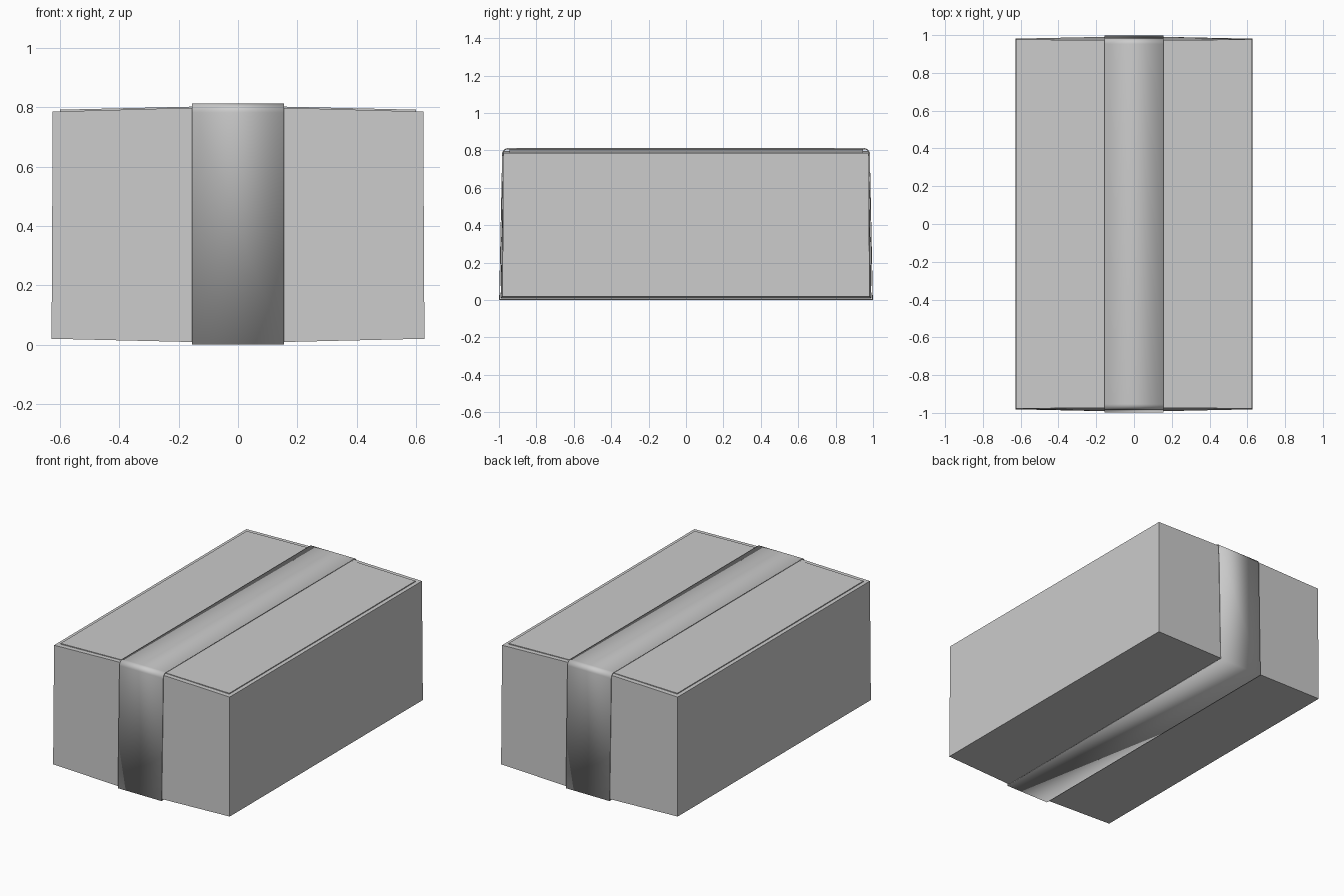
import bpy, bmesh, math

if "Cube" in bpy.data.objects:
    bpy.data.objects.remove(bpy.data.objects["Cube"])


def make_object(name, verts, faces):
    mesh = bpy.data.meshes.new(name)
    mesh.from_pydata(verts, [], faces)
    bm = bmesh.new()
    bm.from_mesh(mesh)
    bmesh.ops.recalc_face_normals(bm, faces=bm.faces)
    bm.to_mesh(mesh)
    bm.free()
    obj = bpy.data.objects.new(name, mesh)
    bpy.context.collection.objects.link(obj)
    return obj


def loft_x(name, sections, caps=True):
    """Join y-z loops placed along x: [(x_values, yz_points), ...]."""
    n = len(sections[0])
    verts = [p for s in sections for p in s]
    faces = []
    for k in range(len(sections) - 1):
        for i in range(n):
            j = (i + 1) % n
            faces.append((k * n + i, k * n + j, (k + 1) * n + j, (k + 1) * n + i))
    if caps:
        faces.append(tuple(range(n)))
        faces.append(tuple(range((len(sections) - 1) * n, len(sections) * n)))
    return make_object(name, verts, faces)


def box_section(xb, xt, yb, yt, zb, zt):
    return [(xb, -yb, zb), (xb, yb, zb), (xt, yt, zt), (xt, -yt, zt)]


# Carton body, pulled slightly outwards along its middle seam
side = (0.981, 0.977, 0.02, 0.785)
middle = (0.991, 0.973, 0.009, 0.798)
loft_x("carton_body", [
    box_section(-0.628, -0.624, *side),
    box_section(-0.155, -0.155, *middle),
    box_section(0.155, 0.155, *middle),
    box_section(0.628, 0.624, *side),
])

# Two gently sloping top flaps
for s, label in ((-1, "left"), (1, "right")):
    loft_x(f"{label}_top_flap", [
        box_section(s * 0.6, s * 0.6, 0.945, 0.945, 0.78, 0.7915),
        box_section(s * 0.01, s * 0.01, 0.945, 0.945, 0.79, 0.805),
    ])

# Wrapped band: closed strip with rounded upper corners
radius = 0.03
arc = [(0.953 + radius * math.cos(a), 0.782 + radius * math.sin(a))
       for a in (math.radians(90 * i / 8) for i in range(9))]
half = [(0.999, 0.0)] + arc
profile = half + [(-y, z) for y, z in reversed(half)]
band = loft_x("wrapped_band",
              [[(x, y, z) for y, z in profile] for x in (-0.155, 0.155)], caps=False)
solid = band.modifiers.new("thickness", 'SOLIDIFY')
solid.thickness = 0.006
solid.offset = -1

bpy.ops.object.select_all(action='DESELECT')
band.select_set(True)
bpy.context.view_layer.objects.active = band
bpy.ops.object.shade_smooth_by_angle(angle=math.radians(30))
